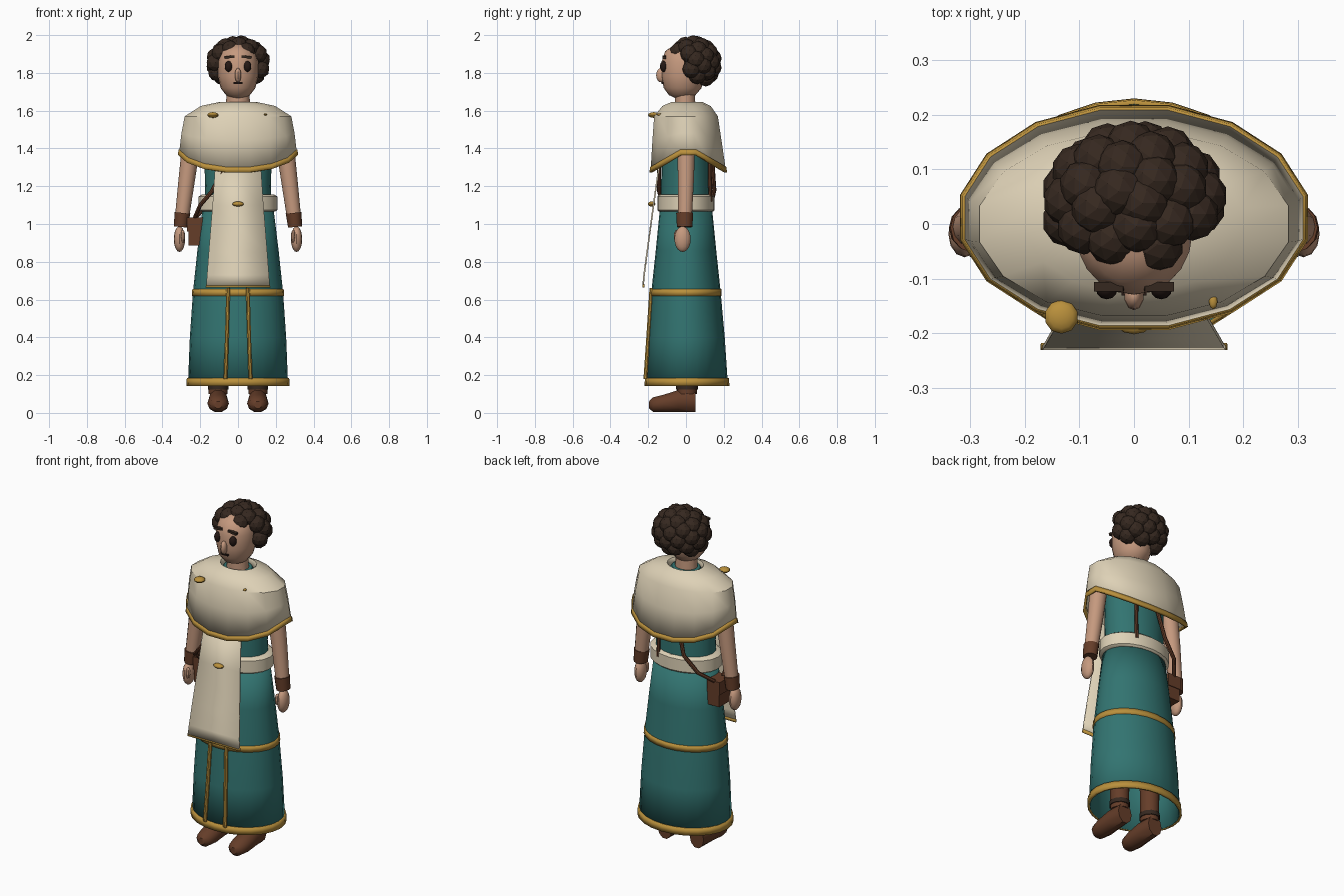
import bpy, bmesh, math
from mathutils import Vector

if "Cube" in bpy.data.objects:
    bpy.data.objects.remove(bpy.data.objects["Cube"])


def material(name, rgb):
    m = bpy.data.materials.new(name)
    m.use_nodes = True
    m.diffuse_color = (*rgb, 1)
    m.node_tree.nodes["Principled BSDF"].inputs["Base Color"].default_value = (*rgb, 1)
    return m


SKIN = material("warm skin", (.56, .32, .21))
CREAM = material("cream cloth", (.73, .64, .47))
TEAL = material("teal cloth", (.032, .175, .165))
GOLD = material("gold trim", (.49, .28, .045))
LEATHER = material("brown leather", (.13, .047, .022))
HAIR = material("dark brown hair", (.036, .021, .014))
DARK = material("eye brown", (.018, .009, .007))


def smooth(ob, degrees=40):
    bpy.ops.object.select_all(action="DESELECT")
    ob.select_set(True)
    bpy.context.view_layer.objects.active = ob
    bpy.ops.object.shade_smooth_by_angle(angle=math.radians(degrees))


def finish(name, bm, mat, is_smooth=True, thick=0):
    bmesh.ops.recalc_face_normals(bm, faces=bm.faces)
    me = bpy.data.meshes.new(name)
    bm.to_mesh(me)
    bm.free()
    me.materials.append(mat)
    ob = bpy.data.objects.new(name, me)
    bpy.context.collection.objects.link(ob)
    if is_smooth:
        smooth(ob)
    if thick:
        mod = ob.modifiers.new("thickness", "SOLIDIFY")
        mod.thickness = thick
    return ob


def loft(name, rings, mat, n=16, cap=True, thick=0, half_turn=0, x=0):
    """Elliptic rings of (z, rx, ry, cy, front and back drop)."""
    bm = bmesh.new()
    loops = []
    for ring in rings:
        z, rx, ry, cy, drop = (*ring, 0, 0)[:5]
        loop = []
        for i in range(n):
            a = math.tau * (i + half_turn) / n
            loop.append(bm.verts.new((x + rx * math.cos(a), cy + ry * math.sin(a),
                                      z - drop * abs(math.sin(a)))))
        loops.append(loop)
    for lo, hi in zip(loops, loops[1:]):
        for i in range(n):
            j = (i + 1) % n
            bm.faces.new((lo[i], lo[j], hi[j], hi[i]))
    if cap:
        bm.faces.new(loops[0])
        bm.faces.new(loops[-1])
    return finish(name, bm, mat, True, thick)


def ball(name, loc, size, mat, u=16, v=10):
    bm = bmesh.new()
    bmesh.ops.create_uvsphere(bm, u_segments=u, v_segments=v, radius=1)
    bmesh.ops.scale(bm, vec=size, verts=bm.verts)
    bmesh.ops.translate(bm, vec=loc, verts=bm.verts)
    return finish(name, bm, mat)


def box(name, loc, size, mat, tilt=0):
    bm = bmesh.new()
    bmesh.ops.create_cube(bm, size=1)
    bmesh.ops.scale(bm, vec=size, verts=bm.verts)
    ob = finish(name, bm, mat, False)
    ob.location = loc
    ob.rotation_euler.y = tilt
    return ob


def tube(name, points, radius, mat):
    cu = bpy.data.curves.new(name, "CURVE")
    cu.dimensions = "3D"
    cu.bevel_depth = radius
    cu.bevel_resolution = 2
    cu.use_fill_caps = True
    sp = cu.splines.new("POLY")
    sp.points.add(len(points) - 1)
    for p, co in zip(sp.points, points):
        p.co = (*co, 1)
    cu.materials.append(mat)
    ob = bpy.data.objects.new(name, cu)
    bpy.context.collection.objects.link(ob)
    bpy.ops.object.select_all(action="DESELECT")
    ob.select_set(True)
    bpy.context.view_layer.objects.active = ob
    bpy.ops.object.convert(target="MESH")
    smooth(bpy.context.object)


def panel(name, rows, mat, thick):
    """Hanging cloth from rows of (z, half width, y)."""
    bm = bmesh.new()
    pairs = [[bm.verts.new((s * w, y, z)) for s in (-1, 1)] for z, w, y in rows]
    for a, b in zip(pairs, pairs[1:]):
        bm.faces.new((a[0], a[1], b[1], b[0]))
    return finish(name, bm, mat, True, thick)


# Robe: open skirt, bodice and gold bands
loft("skirt", [(.145, .265, .217, .005), (.4, .255, .202, .003), (.645, .238, .183),
               (.86, .215, .16), (1.08, .188, .138)], TEAL, 24, False, .008)
loft("skirt_hem", [(.143, .274, .225, .005), (.185, .271, .222, .005)], GOLD, 24, False, .012)
loft("skirt_band", [(.62, .244, .189), (.655, .242, .187)], GOLD, 24, False, .01)
loft("bodice", [(1.05, .18, .132), (1.2, .174, .132), (1.4, .18, .127),
                (1.55, .19, .1), (1.6, .1, .08), (1.63, .08, .07)], TEAL, 20)
loft("sash", [(1.065, .195, .142), (1.075, .21, .152), (1.145, .21, .152),
              (1.157, .19, .138)], CREAM, 20)
for s in (-1, 1):
    tube("skirt_stripe", [(s * .052, -.183, .66), (s * .059, -.2, .4), (s * .066, -.215, .18)],
         .011, GOLD)

# Front apron with gold edge
panel("apron", [(1.32, .12, -.145), (1.1, .135, -.176), (.85, .155, -.21),
                (.73, .164, -.226), (.675, .168, -.231)], CREAM, .008)
panel("apron_edge", [(.68, .17, -.229), (.664, .171, -.231)], GOLD, .011)

# Cape with hem that hangs lower at front and back
loft("cape", [(1.615, .085, .072, .005), (1.645, .105, .085, .005), (1.625, .2, .13, .003),
              (1.57, .288, .172, 0), (1.49, .305, .186, .005, .045),
              (1.4, .318, .203, .012, .118)], CREAM, 16, False, .01, .5)
loft("cape_hem", [(1.418, .32, .205, .012, .118), (1.39, .325, .21, .012, .118)],
     GOLD, 16, False, .014, .5)

# Brooches
ball("cape_brooch", (-.133, -.17, 1.577), (.031, .031, .015), GOLD, 10, 8)
ball("sash_brooch", (0, -.182, 1.106), (.032, .02, .013), GOLD, 10, 8)
ball("small_pin", (.145, -.142, 1.58), (.008, .014, .006), GOLD, 8, 6)

# Arms, cuffs and hands; legs and shoes
for s, side in ((-1, "right"), (1, "left")):
    tube(side + "_shoulder", [(s * .17, 0, 1.52), (s * .24, 0, 1.45)], .05, SKIN)
    arm = loft(side + "_arm", [(-.49, .037, .037, -.006), (-.25, .044, .044), (0, .05, .05)], SKIN, 14)
    arm.location = (s * .238, 0, 1.5)
    arm.rotation_euler.y = -s * .125
    cuff = loft(side + "_cuff", [(-.04, .037, .041), (.035, .042, .045)], LEATHER, 12)
    cuff.location = (s * .298, -.007, 1.024)
    cuff.rotation_euler.y = -s * .1
    hand = ball(side + "_hand", (0, 0, 0), (.03, .043, .068), SKIN, 12, 10)
    hand.location = (s * .31, -.018, .92)
    ball(side + "_thumb", (s * .292, -.05, .935), (.012, .014, .034), SKIN, 8, 6)
    loft(side + "_leg", [(.1, .05, .052, .005), (.3, .053, .055, .005), (.6, .07, .07, .005)],
         LEATHER, 12, x=s * .105)
    loft(side + "_ankle_band", [(.125, .055, .058, .005), (.15, .055, .058, .005)],
         HAIR, 12, x=s * .105)
    shoe = loft(side + "_shoe", [(-.05, .046, .062, .064), (.04, .053, .061, .063),
                                 (.12, .057, .048, .05), (.175, .045, .04, .044),
                                 (.195, .02, .02, .042)], LEATHER, 10)
    shoe.location.x = s * .105
    shoe.rotation_euler.x = math.pi / 2

# Satchel and straps
box("satchel", (-.225, .015, .958), (.076, .1, .145), LEATHER)
box("satchel_flap", (-.227, .015, .997), (.084, .108, .075), LEATHER)
tube("front_strap", [(-.23, -.02, 1.03), (-.2, -.12, 1.1), (-.14, -.142, 1.17),
                     (-.04, -.142, 1.36)], .011, LEATHER)
tube("back_strap", [(-.23, .06, 1.03), (-.17, .13, 1.09), (-.09, .15, 1.18),
                    (-.03, .135, 1.4)], .011, LEATHER)
tube("back_brace", [(.09, .13, 1.12), (.09, .126, 1.25), (.085, .126, 1.42)], .01, LEATHER)

# Neck, head and face
loft("neck", [(1.58, .066, .056, -.003), (1.71, .06, .053, -.005)], SKIN, 14)
loft("head", [(1.666, .03, .035, -.02), (1.682, .063, .07, -.02), (1.72, .092, .1, -.018),
              (1.78, .106, .114, -.016), (1.86, .107, .114, -.015), (1.915, .09, .098, -.012),
              (1.95, .045, .05, -.01)], SKIN, 20)
ball("nose", (0, -.132, 1.788), (.018, .026, .038), SKIN, 10, 8)
for s in (-1, 1):
    ball("eye", (s * .05, -.118, 1.834), (.02, .02, .029), DARK, 12, 8)
    box("eyebrow", (s * .046, -.115, 1.884), (.054, .018, .013), HAIR, s * .1)
box("mouth", (0, -.124, 1.746), (.046, .014, .009), DARK)

# Curly hair: round base covered in faceted curls, leaving the face open
centre = Vector((0, .038, 1.851))
ball("hair_base", centre, (.122, .108, .108), HAIR)
bm = bmesh.new()
count = 52
for i in range(count):
    h = 1 - 2 * (i + .2) / count
    a = i * math.pi * (3 - math.sqrt(5))
    r = math.sqrt(1 - h * h)
    d = Vector((r * math.cos(a), r * math.sin(a), h))
    if h < -.8 or (h < .55 and d.y < -.32 - .3 * h):
        continue
    made = bmesh.ops.create_icosphere(bm, subdivisions=2, radius=.049)["verts"]
    bmesh.ops.translate(bm, verts=made,
                        vec=centre + Vector((d.x * .125, d.y * .106, d.z * .1)))
finish("hair_curls", bm, HAIR, False)
